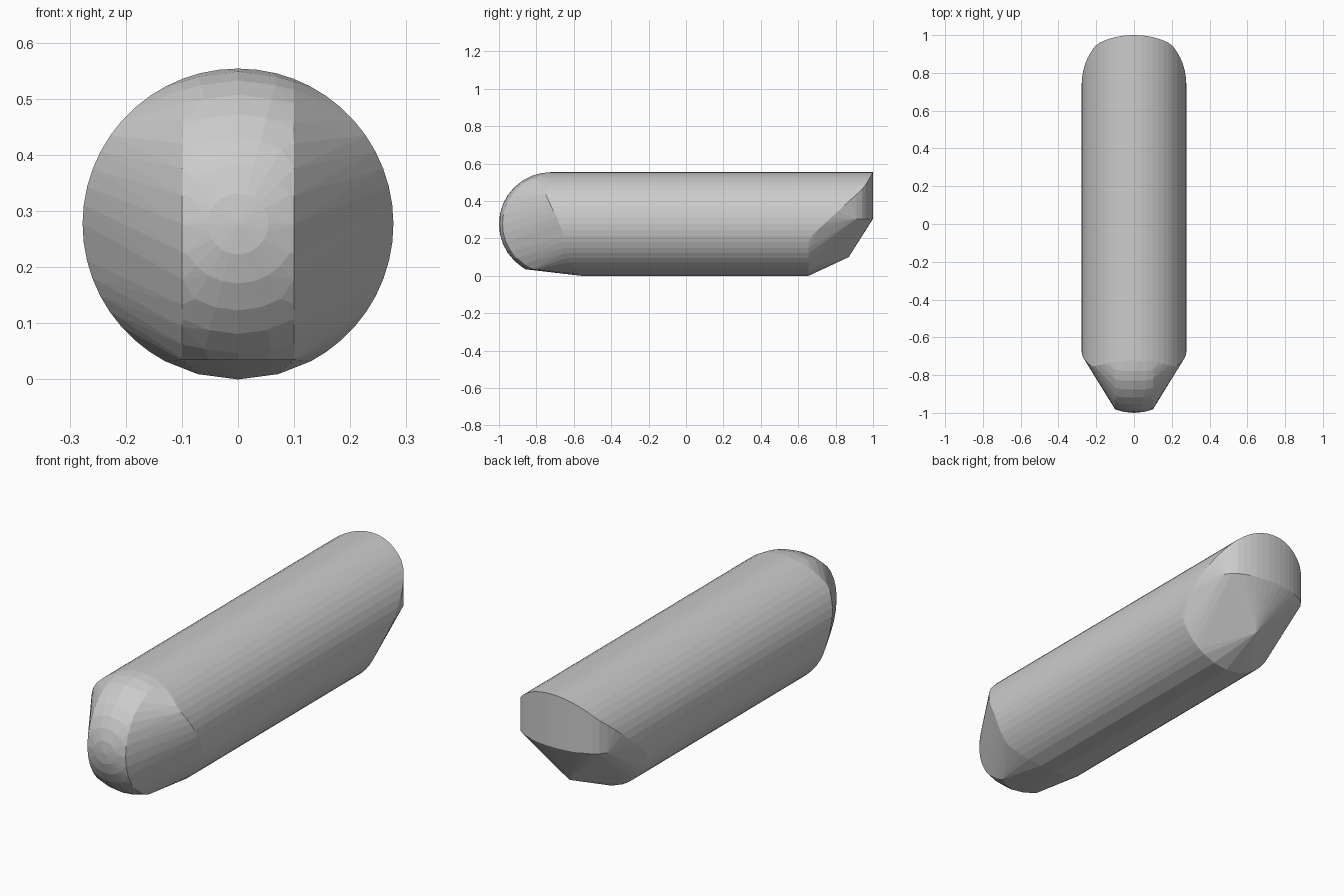
import bpy, bmesh
from math import sin, cos, pi, radians, sqrt

if "Cube" in bpy.data.objects:
    bpy.data.objects.remove(bpy.data.objects["Cube"])

R = 0.277          # barrel radius, also height of its axis
NOSE_Y = -0.723    # centre of the nose sphere
FLAT = 0.1         # half width of the nose strip
CHIN = 0.035       # height of the trimmed chin


def lerp(table, z):
    for (z0, y0), (z1, y1) in zip(table, table[1:]):
        if z <= z1:
            return y0 + (y1 - y0) * (z - z0) / (z1 - z0)
    return table[-1][1]


# where the straight barrel begins and ends, by height (z, y)
front_cut = [(0, -0.56), (0.035, -0.60), (0.1, -0.645), (0.24, -0.66),
             (0.45, -0.757), (0.52, -0.735), (0.554, NOSE_Y)]
back_cut = [(0, 0.655), (0.20, 0.655), (0.42, 0.895), (0.47, 0.95),
            (0.535, 0.989), (0.554, 1.0)]

pts = []

# barrel: coarse at the keel, finer above
half = [0, 15, 28] + [28 + i * 152 / 22 for i in range(1, 23)]
angles = half + [-a for a in half[1:-1]]
for a in angles:
    x, z = R * sin(radians(a)), R - R * cos(radians(a))
    yb = lerp(back_cut, z)
    pts.append((x, lerp(front_cut, z), z))
    pts.append((x, yb, z))
    # upright curved tail wall
    if z > 0.41:
        pts.append((x, yb, 0.305))

# underside point of the tail
pts.append((0, 0.87, 0.1))

# nose: strip of a sphere, trimmed at both sides and at the chin
for i in range(9):
    p = i * pi / 2 / 8
    for j in range(24):
        t = j * 2 * pi / 24
        x, z = R * sin(p) * cos(t), R + R * sin(p) * sin(t)
        if abs(x) <= FLAT and z >= CHIN:
            pts.append((x, NOSE_Y - R * cos(p), z))
r = sqrt(R * R - FLAT * FLAT)
for s in (-1, 1):
    for i in range(17):
        t = -pi / 2 + i * pi / 16
        z = R + r * sin(t)
        if z >= CHIN:
            pts.append((s * FLAT, NOSE_Y - r * cos(t), z))
for x in (-FLAT, -FLAT / 2, 0, FLAT / 2, FLAT):
    pts.append((x, NOSE_Y - sqrt(R * R - x * x - (R - CHIN) ** 2), CHIN))

# wrap everything in one convex skin
bm = bmesh.new()
for p in pts:
    bm.verts.new(p)
bmesh.ops.remove_doubles(bm, verts=bm.verts, dist=0.0005)
bmesh.ops.convex_hull(bm, input=bm.verts)
bmesh.ops.delete(bm, geom=[v for v in bm.verts if not v.link_faces], context='VERTS')
bmesh.ops.dissolve_limit(bm, angle_limit=radians(0.5), verts=bm.verts, edges=bm.edges)
bmesh.ops.recalc_face_normals(bm, faces=bm.faces)
mesh = bpy.data.meshes.new("hull_body")
bm.to_mesh(mesh)
bm.free()
body = bpy.data.objects.new("hull_body", mesh)
bpy.context.collection.objects.link(body)
